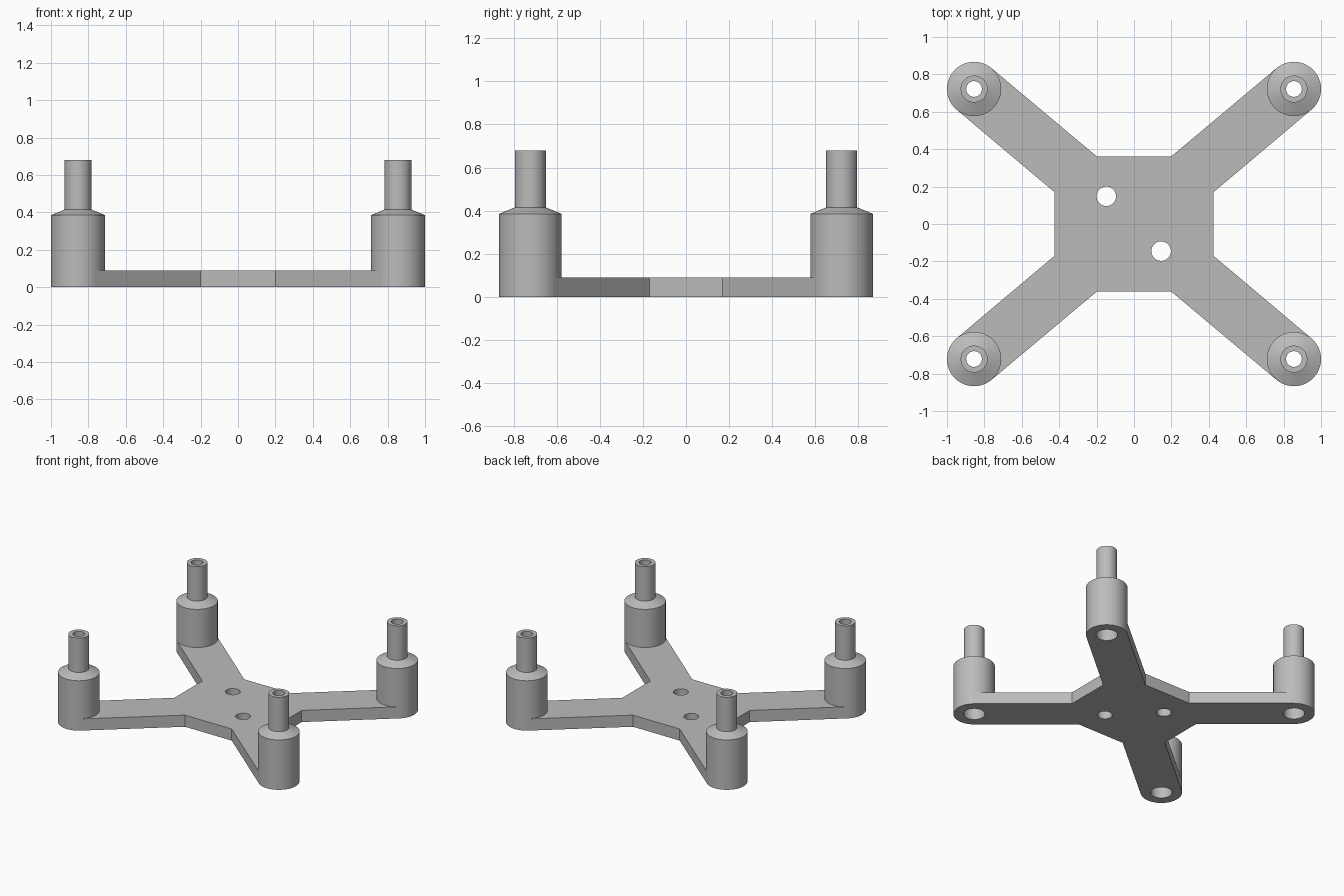
import bpy
import bmesh
import math
from mathutils import Vector

cube = bpy.data.objects.get("Cube")
if cube:
    bpy.data.objects.remove(cube, do_unlink=True)

SEGMENTS = 64
POST_X, POST_Y, POST_R = 0.855, 0.722, 0.145
PLATE_TOP = 0.09
CORNERS = [(POST_X, POST_Y), (-POST_X, POST_Y), (-POST_X, -POST_Y), (POST_X, -POST_Y)]
BOLT_HOLES = [(-0.148, 0.148), (0.145, -0.145)]

grey = bpy.data.materials.new("plain grey")
grey.use_nodes = True
colour = (0.5, 0.5, 0.5, 1)
grey.diffuse_color = colour
grey.node_tree.nodes["Principled BSDF"].inputs["Base Color"].default_value = colour


def make_object(name, bm):
    bmesh.ops.recalc_face_normals(bm, faces=bm.faces)
    mesh = bpy.data.meshes.new(name)
    bm.to_mesh(mesh)
    bm.free()
    mesh.materials.append(grey)
    obj = bpy.data.objects.new(name, mesh)
    bpy.context.collection.objects.link(obj)
    return obj


def activate(obj):
    bpy.ops.object.select_all(action='DESELECT')
    obj.select_set(True)
    bpy.context.view_layer.objects.active = obj


def lathe(name, profile, location):
    """Spin a closed (radius, height) profile about the z axis."""
    bm = bmesh.new()
    rings = []
    for i in range(SEGMENTS):
        a = math.tau * i / SEGMENTS
        rings.append([bm.verts.new((r * math.cos(a), r * math.sin(a), z)) for r, z in profile])
    for i, ring in enumerate(rings):
        after = rings[(i + 1) % SEGMENTS]
        for j in range(len(profile)):
            k = (j + 1) % len(profile)
            bm.faces.new((ring[j], after[j], after[k], ring[k]))
    obj = make_object(name, bm)
    obj.location = (*location, 0)
    activate(obj)
    bpy.ops.object.shade_smooth_by_angle(angle=math.radians(20))
    return obj


# Cross-shaped base plate: two inner corners and two arm-end corners per quarter
outline = []
for x, y in CORNERS:
    along = Vector((x, y)).normalized()
    side = Vector((-along.y, along.x)) * POST_R
    sx, sy = math.copysign(1, x), math.copysign(1, y)
    notch = [Vector((0.425 * sx, 0.17 * sy)), Vector((0.2 * sx, 0.362 * sy))]
    if sx * sy < 0:
        notch.reverse()
    end = Vector((x, y))
    outline += [notch[0], end - side, end + side, notch[1]]

bm = bmesh.new()
base = bm.faces.new([bm.verts.new((p.x, p.y, 0)) for p in outline])
grown = bmesh.ops.extrude_face_region(bm, geom=[base])
top = [v for v in grown["geom"] if isinstance(v, bmesh.types.BMVert)]
bmesh.ops.translate(bm, verts=top, vec=(0, 0, PLATE_TOP))
plate = make_object("base_plate", bm)

# Cut the bolt holes and the seats for the posts
bm = bmesh.new()
cuts = [(p, 0.052) for p in BOLT_HOLES] + [(p, POST_R - 0.003) for p in CORNERS]
for (x, y), radius in cuts:
    made = bmesh.ops.create_cone(bm, cap_ends=True, segments=SEGMENTS,
                                 radius1=radius, radius2=radius, depth=1)
    bmesh.ops.translate(bm, verts=made["verts"], vec=(x, y, 0))
cutter = make_object("hole_cutter", bm)
cutter.hide_render = True
cut = plate.modifiers.new("holes", 'BOOLEAN')
cut.operation = 'DIFFERENCE'
cut.solver = 'EXACT'
cut.object = cutter
activate(plate)
bpy.ops.object.modifier_apply(modifier=cut.name)
bpy.data.objects.remove(cutter, do_unlink=True)
activate(plate)
bpy.ops.object.shade_smooth_by_angle(angle=math.radians(20))

# Hollow posts: wide body, sloped shoulder, narrow tube, wider bore below
post_profile = [(0.075, 0), (POST_R, 0), (POST_R, 0.385), (0.072, 0.415),
                (0.072, 0.68), (0.042, 0.68), (0.042, 0.3), (0.075, 0.3)]
names = ["back_left_post", "back_right_post", "front_right_post", "front_left_post"]
for name, corner in zip(names, CORNERS):
    lathe(name, post_profile, corner)
